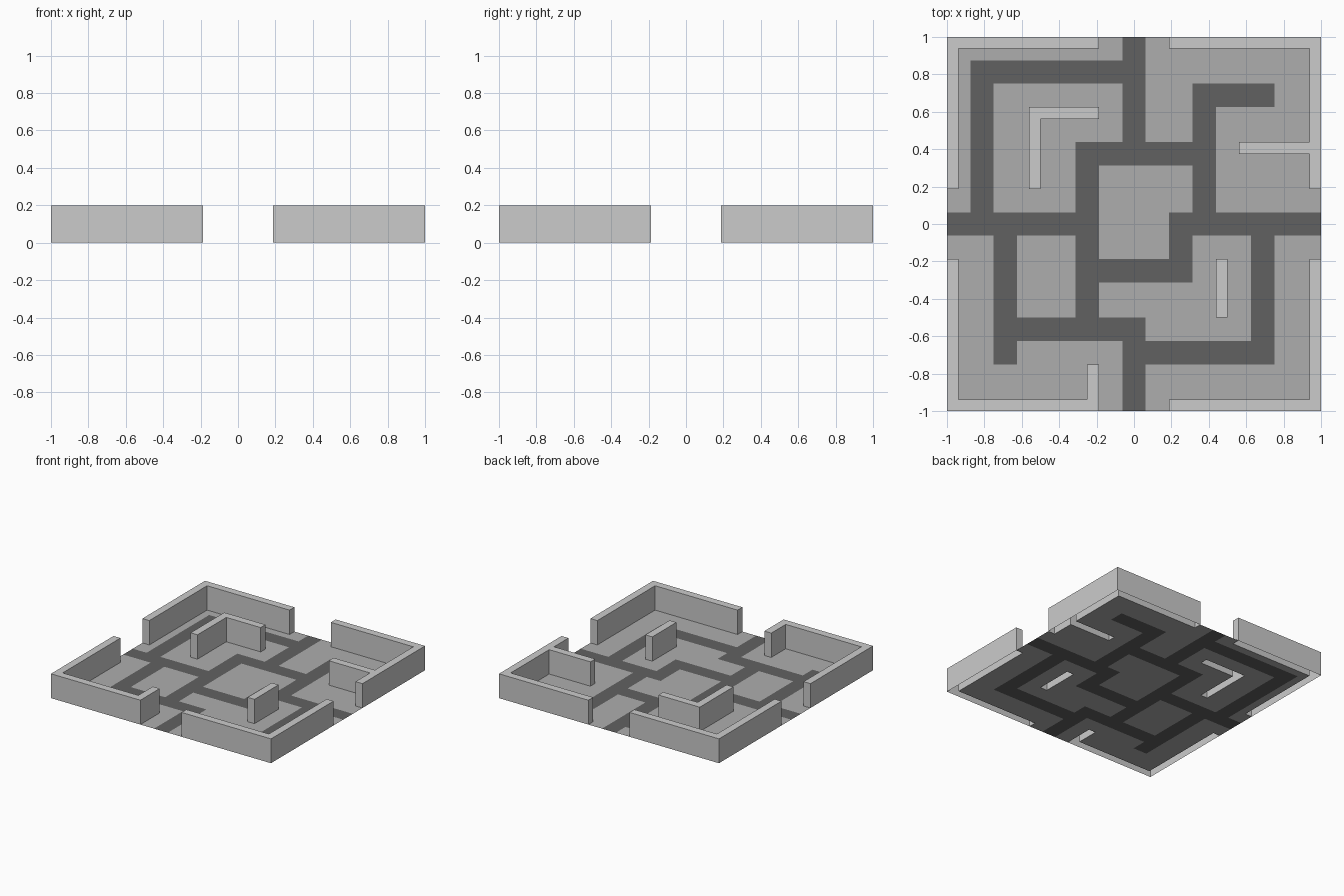
import bpy, bmesh

if "Cube" in bpy.data.objects:
    bpy.data.objects.remove(bpy.data.objects["Cube"])

N = 16            # grid cells from centre to edge
C = 1.0 / N       # cell size
H = 0.2           # wall height


def cells(rects):
    """Set of grid cells covered by (x0, x1, y0, y1) rectangles."""
    return {(x, y) for x0, x1, y0, y1 in rects
            for x in range(x0, x1) for y in range(y0, y1)}


def sheet(squares, z):
    """Flat bmesh made of welded grid squares."""
    bm = bmesh.new()
    verts = {}

    def vert(x, y):
        if (x, y) not in verts:
            verts[x, y] = bm.verts.new((x * C, y * C, z))
        return verts[x, y]

    for x, y in sorted(squares):
        bm.faces.new([vert(x, y), vert(x + 1, y), vert(x + 1, y + 1), vert(x, y + 1)])
    return bm


def finish(name, bm, colour=None):
    mesh = bpy.data.meshes.new(name)
    bm.to_mesh(mesh)
    bm.free()
    obj = bpy.data.objects.new(name, mesh)
    bpy.context.collection.objects.link(obj)
    if colour is not None:
        mat = bpy.data.materials.new(name + "_grey")
        mat.diffuse_color = (colour, colour, colour, 1)
        mat.use_nodes = True
        mat.node_tree.nodes["Principled BSDF"].inputs["Base Color"].default_value = mat.diffuse_color
        mesh.materials.append(mat)


# Outer walls: four corners with an opening in the middle of each side
outer = []
for a, b in ((-N, -3), (3, N)):
    for e in (-N, N - 1):
        outer += [(a, b, e, e + 1), (e, e + 1, a, b)]

# Inner walls: L-shape, right spur, free-standing block, front stub
inner = [(-9, -8, 3, 10), (-9, -3, 9, 10), (9, 16, 6, 7),
         (7, 8, -8, -3), (-4, -3, -16, -12)]

# Dark path strips
paths = [(-1, 1, 5, 16), (-14, -1, 12, 14), (-14, -12, -1, 14), (-16, -3, -1, 1),
         (-5, -3, -10, 7), (-5, 7, 5, 7), (5, 7, -1, 12), (5, 12, 10, 12),
         (3, 16, -1, 1), (3, 5, -5, 1), (-5, 5, -5, -3), (10, 12, -12, 0),
         (-1, 12, -12, -10), (-1, 1, -16, -8), (-12, 1, -10, -8), (-12, -10, -12, 0)]

wall_cells = cells(outer + inner)
path_cells = cells(paths) - wall_cells
floor_cells = cells([(-N, N, -N, N)]) - wall_cells - path_cells

# Floor and path lie flush at ground level
finish("floor", sheet(floor_cells, 0), 0.42)
finish("path", sheet(path_cells, 0), 0.12)

# Walls: top faces with sides dropped to the ground, open underneath
bm = sheet(wall_cells, H)
rim = [e for e in bm.edges if e.is_boundary]
new = bmesh.ops.extrude_edge_only(bm, edges=rim)["geom"]
bmesh.ops.translate(bm, vec=(0, 0, -H),
                    verts=[g for g in new if isinstance(g, bmesh.types.BMVert)])
bmesh.ops.recalc_face_normals(bm, faces=bm.faces[:])
bmesh.ops.dissolve_limit(bm, angle_limit=0.02, verts=bm.verts[:], edges=bm.edges[:])
finish("walls", bm)
